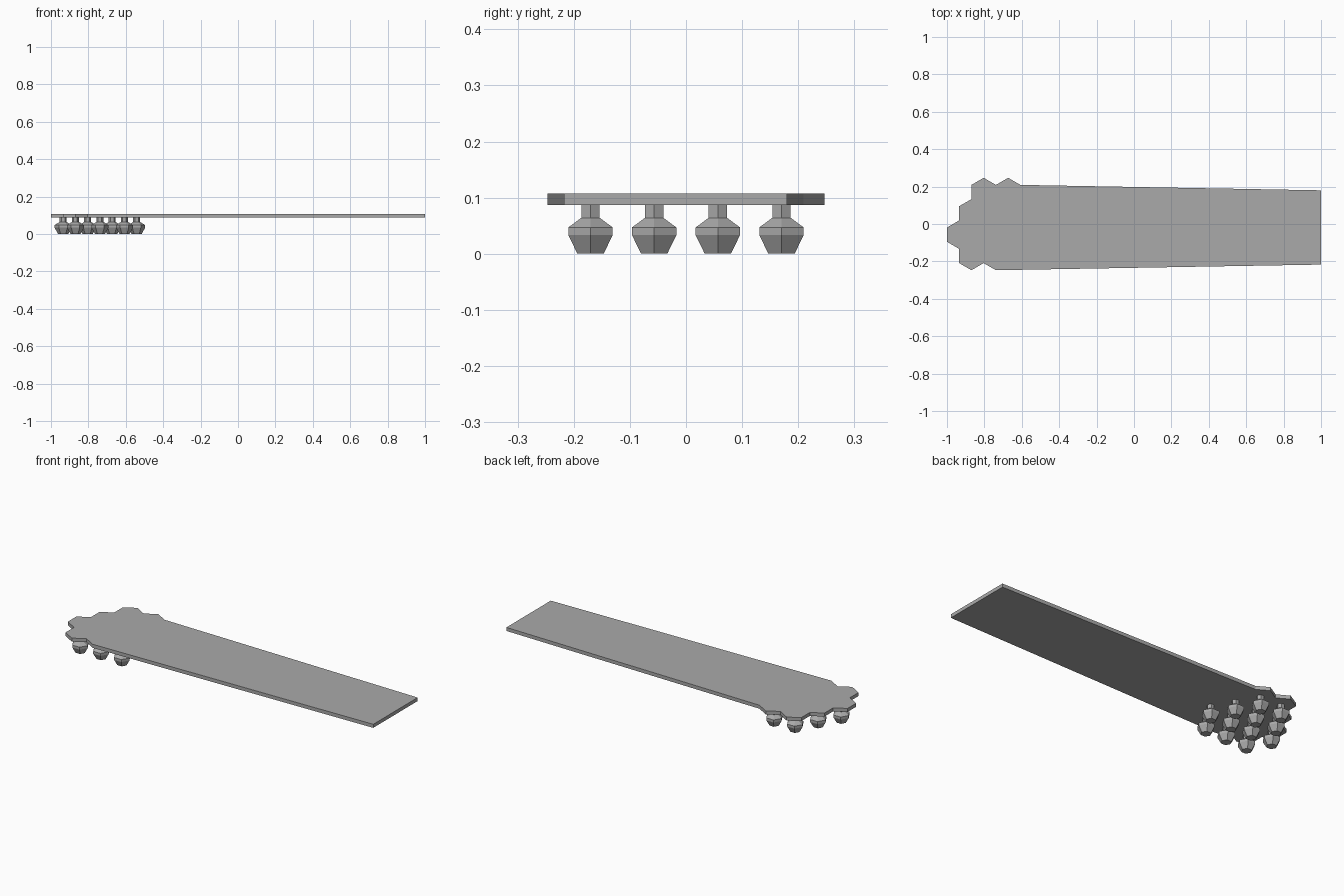
import bpy, bmesh, math

cube = bpy.data.objects.get("Cube")
if cube:
    bpy.data.objects.remove(cube, do_unlink=True)

grey = bpy.data.materials.new("plain_grey")
grey.use_nodes = True
colour = (0.4, 0.4, 0.4, 1)
grey.diffuse_color = colour
grey.node_tree.nodes["Principled BSDF"].inputs["Base Color"].default_value = colour

PLATE_BOTTOM, PLATE_TOP = 0.087, 0.107
STEP = 0.131                 # spacing of the honeycomb cells along x
CELL = STEP / math.sqrt(3)   # cell corner radius
ROW = CELL * 1.5             # spacing of the rows along y


def finish(name, bm):
    bmesh.ops.recalc_face_normals(bm, faces=bm.faces)
    mesh = bpy.data.meshes.new(name)
    bm.to_mesh(mesh)
    bm.free()
    mesh.materials.append(grey)
    obj = bpy.data.objects.new(name, mesh)
    bpy.context.collection.objects.link(obj)
    return obj


# Plate: long tapered tongue whose end follows the honeycomb cells
outline = [
    (1, -0.217), (1, 0.18), (-0.607, 0.209), (-0.673, 0.247), (-0.738, 0.209),
    (-0.804, 0.247), (-0.869, 0.209), (-0.869, 0.133), (-0.935, 0.095),
    (-0.935, 0.019), (-1, -0.019), (-1, -0.095), (-0.935, -0.133),
    (-0.935, -0.209), (-0.869, -0.247), (-0.804, -0.209), (-0.738, -0.247),
]
bm = bmesh.new()
base = bm.faces.new([bm.verts.new((x, y, PLATE_BOTTOM)) for x, y in outline])
top = bmesh.ops.extrude_face_region(bm, geom=[base], use_keep_orig=True)
bmesh.ops.translate(bm, vec=(0, 0, PLATE_TOP - PLATE_BOTTOM),
                    verts=[g for g in top["geom"] if isinstance(g, bmesh.types.BMVert)])
finish("plate", bm)

# Stud: six-sided neck flaring into a knob, as (radius, height)
profile = [(0.027, 0), (0.0455, 0.033), (0.0455, 0.047), (0.019, 0.064), (0.019, PLATE_BOTTOM)]
bm = bmesh.new()
rings = [[bm.verts.new((r * math.cos(i * math.pi / 3), r * math.sin(i * math.pi / 3), z))
          for i in range(6)] for r, z in profile]
for low, high in zip(rings, rings[1:]):
    for i in range(6):
        j = (i + 1) % 6
        bm.faces.new((low[i], low[j], high[j], high[i]))
bm.faces.new(rings[0])
bm.faces.new(rings[-1])
stud = finish("stud", bm)

# Studs in four offset rows: (first x, count), front to back
rows = [(-0.869, 3), (-0.935, 4), (-0.869, 3), (-0.804, 2)]
places = [(x + k * STEP, (r - 1.5) * ROW, 0)
          for r, (x, count) in enumerate(rows) for k in range(count)]
for n, place in enumerate(places):
    obj = stud
    if n:
        obj = stud.copy()
        bpy.context.collection.objects.link(obj)
    obj.name = f"stud_{n + 1}"
    obj.location = place
